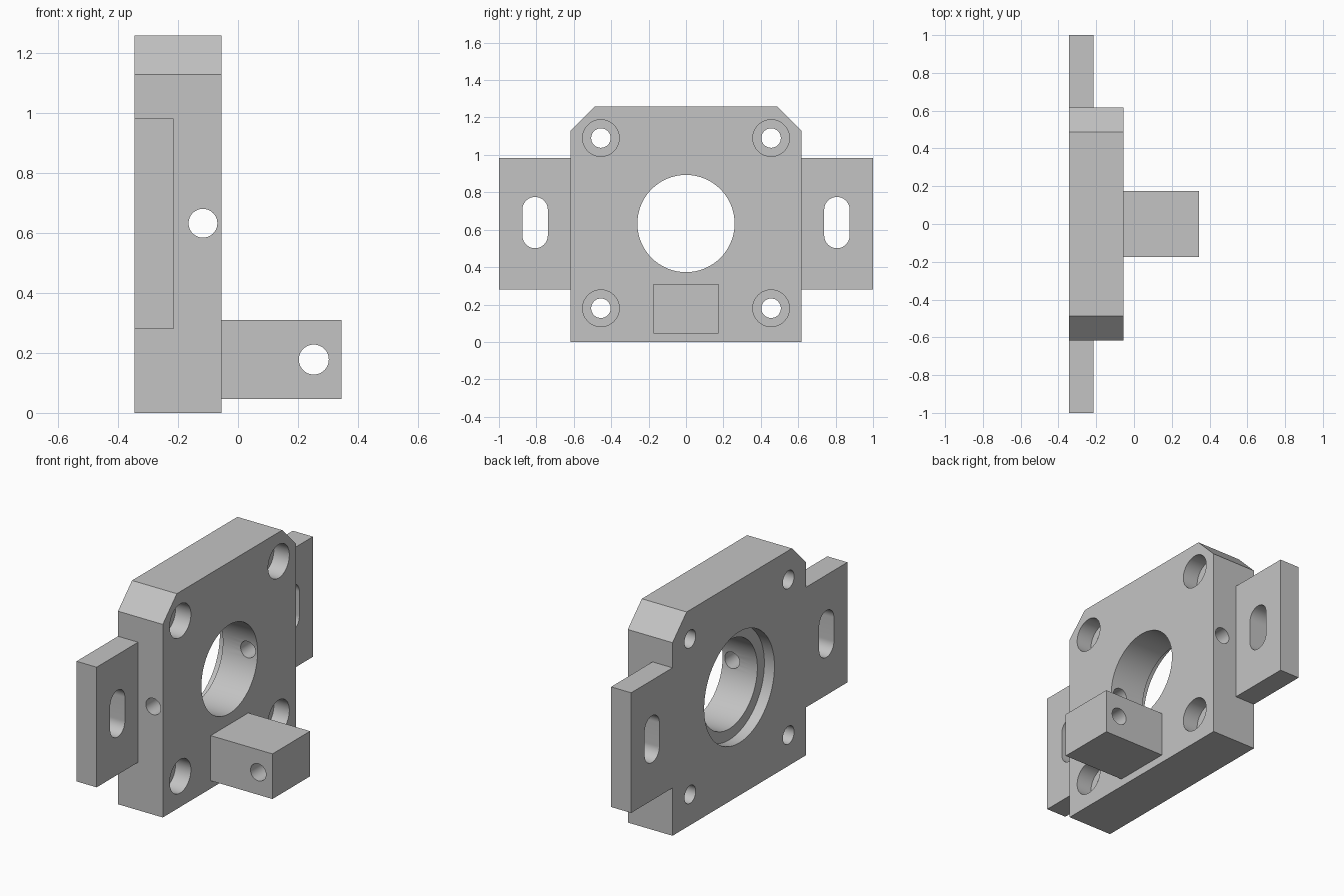
import bpy, bmesh, math
from mathutils import Matrix, Vector

cube = bpy.data.objects.get("Cube")
if cube:
    bpy.data.objects.remove(cube, do_unlink=True)

grey = bpy.data.materials.new("machined grey")
grey.use_nodes = True
grey.diffuse_color = (0.55, 0.55, 0.55, 1)
grey.node_tree.nodes["Principled BSDF"].inputs["Base Color"].default_value = (0.55, 0.55, 0.55, 1)

BACK, FACE = -0.345, -0.055      # rear and front planes of the plate
MID = 0.633                      # height of the bore centre


def prism(name, outline, x0, x1):
    """Extrude a (y, z) outline along x."""
    bm = bmesh.new()
    base = bm.faces.new([bm.verts.new((x0, y, z)) for y, z in outline])
    top = bmesh.ops.extrude_face_region(bm, geom=[base])["geom"]
    bmesh.ops.translate(bm, vec=(x1 - x0, 0, 0),
                        verts=[g for g in top if isinstance(g, bmesh.types.BMVert)])
    bmesh.ops.recalc_face_normals(bm, faces=bm.faces)
    mesh = bpy.data.meshes.new(name)
    bm.to_mesh(mesh)
    bm.free()
    mesh.materials.append(grey)
    obj = bpy.data.objects.new(name, mesh)
    bpy.context.collection.objects.link(obj)
    return obj


def box(name, x0, x1, y0, y1, z0, z1):
    return prism(name, [(y0, z0), (y1, z0), (y1, z1), (y0, z1)], x0, x1)


def round_outline(y, z, r, half=0.0, n=64):
    """Circle, or a vertical slot when half is above zero."""
    pts = []
    for lift, start in ((half, 0), (-half, math.pi)):
        for i in range(n // 2 + (1 if half else 0)):
            a = start + 2 * math.pi * i / n
            pts.append((y + r * math.cos(a), z + lift + r * math.sin(a)))
    return pts


def hole_x(y, z, r, x0=-0.5, x1=0.1, half=0.0):
    return prism("cutter", round_outline(y, z, r, half), x0, x1)


def hole_y(x, z, r, length):
    obj = prism("cutter", round_outline(0, 0, r), -length / 2, length / 2)
    obj.data.transform(Matrix.Translation(Vector((x, 0, z))) @ Matrix.Rotation(math.pi / 2, 4, 'Z'))
    return obj


def combine(obj, others, operation):
    """Apply booleans and remove the tools."""
    for tool in others:
        tool.hide_render = True
        mod = obj.modifiers.new("boolean", 'BOOLEAN')
        mod.operation, mod.solver, mod.object = operation, 'EXACT', tool
        bpy.context.view_layer.update()
        graph = bpy.context.evaluated_depsgraph_get()
        mesh = bpy.data.meshes.new_from_object(obj.evaluated_get(graph))
        obj.modifiers.clear()
        obj.data = mesh
        bpy.data.objects.remove(tool, do_unlink=True)


# Main plate with chamfered top corners
W, H, C = 0.617, 1.26, 0.13
plate = prism("mounting_plate",
              [(-W, 0), (W, 0), (W, H - C), (W - C, H), (C - W, H), (-W, H - C)], BACK, FACE)

# Side ears and front lug
ears = [box("ear", BACK, -0.215, min(s * 0.58, s), max(s * 0.58, s), 0.28, 0.983) for s in (-1, 1)]
lug = box("front_lug", -0.1, 0.345, -0.174, 0.174, 0.046, 0.31)
combine(plate, ears + [lug], 'UNION')

# Bore with rear recess, cross hole and lug pin hole
cutters = [hole_x(0, MID, 0.26),
           hole_x(0, MID, 0.325, -0.5, BACK + 0.065),
           hole_y(-0.117, MID, 0.048, 1.5),
           hole_y(0.253, 0.178, 0.05, 0.6)]

# Counterbored corner holes and ear slots
for s in (-1, 1):
    for z in (0.18, 1.09):
        cutters.append(hole_x(s * 0.455, z, 0.052))
        cutters.append(hole_x(s * 0.455, z, 0.098, FACE - 0.1, 0.1))
    cutters.append(hole_x(s * 0.807, 0.638, 0.068, half=0.069))
combine(plate, cutters, 'DIFFERENCE')

# Smooth bores, sharp machined edges
bpy.ops.object.select_all(action='DESELECT')
plate.select_set(True)
bpy.context.view_layer.objects.active = plate
bpy.ops.object.shade_smooth_by_angle(angle=math.radians(30))
